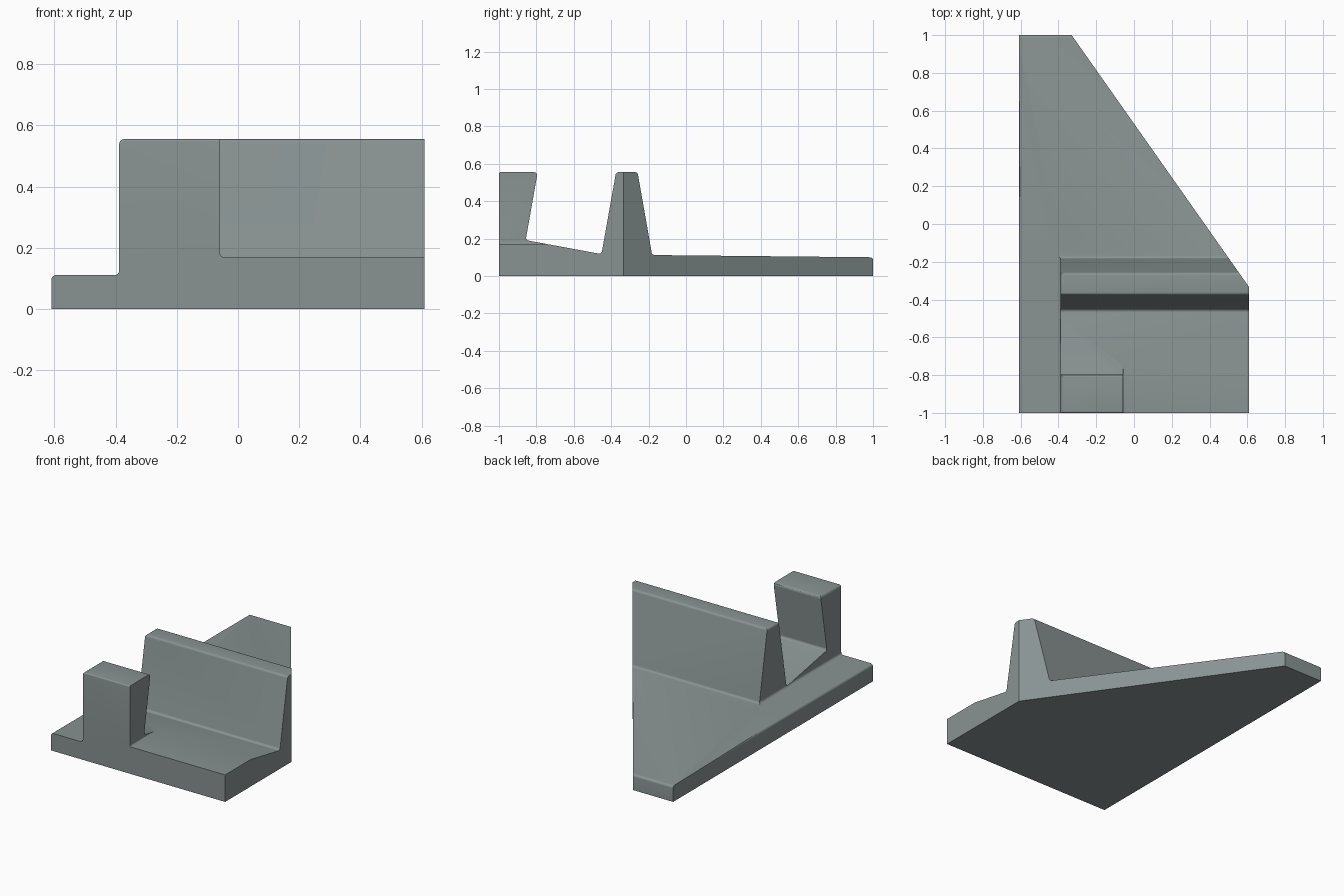
import bpy, bmesh, math
from mathutils import Vector

if "Cube" in bpy.data.objects:
    bpy.data.objects.remove(bpy.data.objects["Cube"])

grey = bpy.data.materials.new("slate grey")
grey.diffuse_color = (0.25, 0.29, 0.29, 1)
grey.use_nodes = True
grey.node_tree.nodes["Principled BSDF"].inputs["Base Color"].default_value = grey.diffuse_color


def rounded(points, steps=4):
    """Replace each (a, b, radius) corner with a small arc-like curve."""
    out = []
    n = len(points)
    for i, (a, b, r) in enumerate(points):
        p = Vector((a, b))
        if r == 0:
            out.append(p)
            continue
        u = (Vector(points[i - 1][:2]) - p).normalized()
        v = (Vector(points[(i + 1) % n][:2]) - p).normalized()
        half = u.angle(v) / 2
        centre = p + (u + v).normalized() * (r / math.sin(half))
        t = r / math.tan(half)
        s, e = p + u * t - centre, p + v * t - centre
        for k in range(steps + 1):
            f = k / steps
            out.append(centre + (s * (1 - f) + e * f).normalized() * r)
    return out


def prism(name, points, place, lo, hi):
    """Extrude a profile between lo and hi; place maps (a, b, depth) to xyz."""
    bm = bmesh.new()
    prof = rounded(points)
    face = bm.faces.new([bm.verts.new(place(p.x, p.y, lo)) for p in prof])
    res = bmesh.ops.extrude_face_region(bm, geom=[face])
    move = Vector(place(0, 0, hi)) - Vector(place(0, 0, lo))
    bmesh.ops.translate(bm, vec=move, verts=[g for g in res["geom"] if isinstance(g, bmesh.types.BMVert)])
    bmesh.ops.recalc_face_normals(bm, faces=bm.faces)
    me = bpy.data.meshes.new(name)
    bm.to_mesh(me)
    bm.free()
    me.materials.append(grey)
    ob = bpy.data.objects.new(name, me)
    bpy.context.collection.objects.link(ob)
    return ob


def carve(target, cutter, operation):
    cutter.hide_render = True
    mod = target.modifiers.new(cutter.name, "BOOLEAN")
    mod.operation = operation
    mod.solver = "EXACT"
    mod.object = cutter
    bpy.context.view_layer.objects.active = target
    bpy.ops.object.modifier_apply(modifier=mod.name)
    bpy.data.objects.remove(cutter)


R = 0.015
# side section: front post, sloped channel, tapered wall, thin tail plate
bracket = prism("bracket", [
    (-1, -0.1, 0), (-1, 0.555, 0.008), (-0.793, 0.555, R), (-0.857, 0.192, R),
    (-0.452, 0.117, R), (-0.374, 0.555, R), (-0.259, 0.555, R),
    (-0.181, 0.112, R), (1, 0.1, R), (1, -0.1, 0)],
    lambda a, b, d: (d, a, b), -0.8, 0.8)

# front section: low ledge on the left, tall body on the right
step = prism("step_section", [
    (-0.61, -0.2, 0), (-0.61, 0.111, R), (-0.388, 0.111, R),
    (-0.388, 0.555, R), (0.9, 0.555, 0), (0.9, -0.2, 0)],
    lambda a, b, d: (a, d, b), -1.2, 1.2)
carve(bracket, step, "INTERSECT")

# plan outline with the diagonal rear edge
plan = prism("plan_outline", [
    (-0.9, -1.3, 0), (0.61, -1.3, 0), (0.61, -0.335, 0),
    (-0.33, 1, 0), (-0.471, 1.2, 0), (-0.9, 1.2, 0)],
    lambda a, b, d: (a, b, d), 0, 1)
carve(bracket, plan, "INTERSECT")

# opening beside the front post
opening = prism("front_opening", [
    (-0.058, 0.171, 0.008), (0.9, 0.171, 0), (0.9, 0.8, 0), (-0.058, 0.8, 0)],
    lambda a, b, d: (a, d, b), -1.2, -0.6)
carve(bracket, opening, "DIFFERENCE")

bpy.ops.object.select_all(action="DESELECT")
bracket.select_set(True)
bpy.context.view_layer.objects.active = bracket
bpy.ops.object.shade_smooth_by_angle(angle=math.radians(30))
